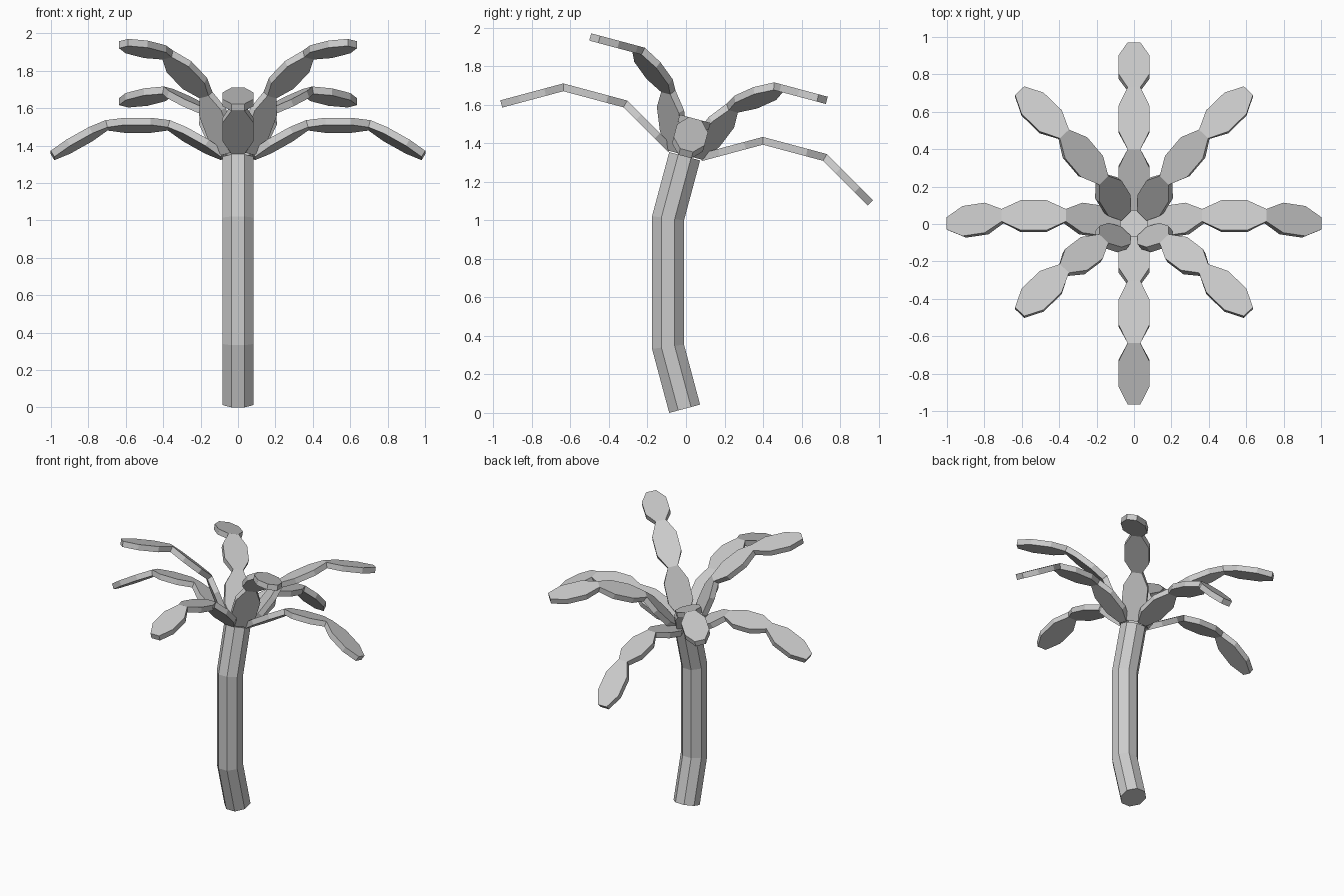
import bpy, bmesh, math
from mathutils import Vector, Matrix

if "Cube" in bpy.data.objects:
    bpy.data.objects.remove(bpy.data.objects["Cube"])

SEG = 1 / 3                      # length of one frond segment
HALF_W = 0.083                   # octagon apothem: trunk and frond half width
NECK = HALF_W * math.tan(math.pi / 8)
THICK = 0.039
TILT = math.radians(15)          # lean of the trunk ends and the crown


def skin(name, rings, matrix=Matrix()):
    """Join equal rings of points into a closed, flat-shaded solid."""
    bm = bmesh.new()
    loops = [[bm.verts.new(p) for p in ring] for ring in rings]
    n = len(loops[0])
    for a, b in zip(loops, loops[1:]):
        for i in range(n):
            j = (i + 1) % n
            bm.faces.new((a[i], a[j], b[j], b[i]))
    bm.faces.new(loops[0][::-1])
    bm.faces.new(loops[-1])
    bmesh.ops.recalc_face_normals(bm, faces=bm.faces)
    me = bpy.data.meshes.new(name)
    bm.to_mesh(me)
    bm.free()
    ob = bpy.data.objects.new(name, me)
    ob.matrix_world = matrix
    bpy.context.collection.objects.link(ob)


# Trunk: octagon swept along a bent path with mitred joints
dy, dz = SEG * math.sin(TILT), SEG * math.cos(TILT)
foot = HALF_W * math.sin(TILT)
y0 = -0.007
path = [(y0, foot, -TILT), (y0 - dy, foot + dz, -TILT / 2),
        (y0 - dy, foot + dz + 2 * SEG, TILT / 2),
        (y0, foot + 2 * dz + 2 * SEG, TILT)]
rings = []
for y, z, a in path:
    s = 1 / math.cos(TILT / 2) if abs(a) < TILT else 1
    r = HALF_W / math.cos(math.pi / 8)
    ring = []
    for k in range(8):
        t = math.pi / 8 + k * math.pi / 4
        v = r * math.sin(t) * s
        ring.append((r * math.cos(t), y + v * math.cos(a), z - v * math.sin(a)))
    rings.append(ring)
skin("trunk", rings)


def frond_rings(elevations, start):
    """Chain of stretched octagons bending downward in the xz plane."""
    angles = [math.radians(e) for e in elevations]
    p = Vector((start, 0, 0))
    rings = []

    def add(q, w, a, h):
        n = Vector((-math.sin(a), 0, math.cos(a))) * h
        rings.append([q + n + Vector((0, w, 0)), q + n - Vector((0, w, 0)),
                      q - n - Vector((0, w, 0)), q - n + Vector((0, w, 0))])

    add(p, NECK, angles[0], THICK / 2)
    for i, a in enumerate(angles):
        d = Vector((math.cos(a), 0, math.sin(a))) * SEG
        for f in (0.293, 0.707):
            add(p + d * f, HALF_W, a, THICK / 2)
        p = p + d
        nxt = angles[i + 1] if i + 1 < len(angles) else a
        add(p, NECK, (a + nxt) / 2, THICK / 2 / math.cos((a - nxt) / 2))
    return rings


# Crown: low fronds on the axes, raised fronds on the diagonals
crown = Matrix.Translation((0, -0.001, 1.347)) @ Matrix.Rotation(-TILT, 4, 'X')
for k in range(8):
    low = k % 2 == 0
    elev = (30, 0, -30) if low else (60, 30, 0)
    skin(f"{'low' if low else 'raised'}_frond_{k // 2 + 1}",
         frond_rings(elev, 0.081 if low else 0.076),
         crown @ Matrix.Rotation(k * math.pi / 4, 4, 'Z'))
